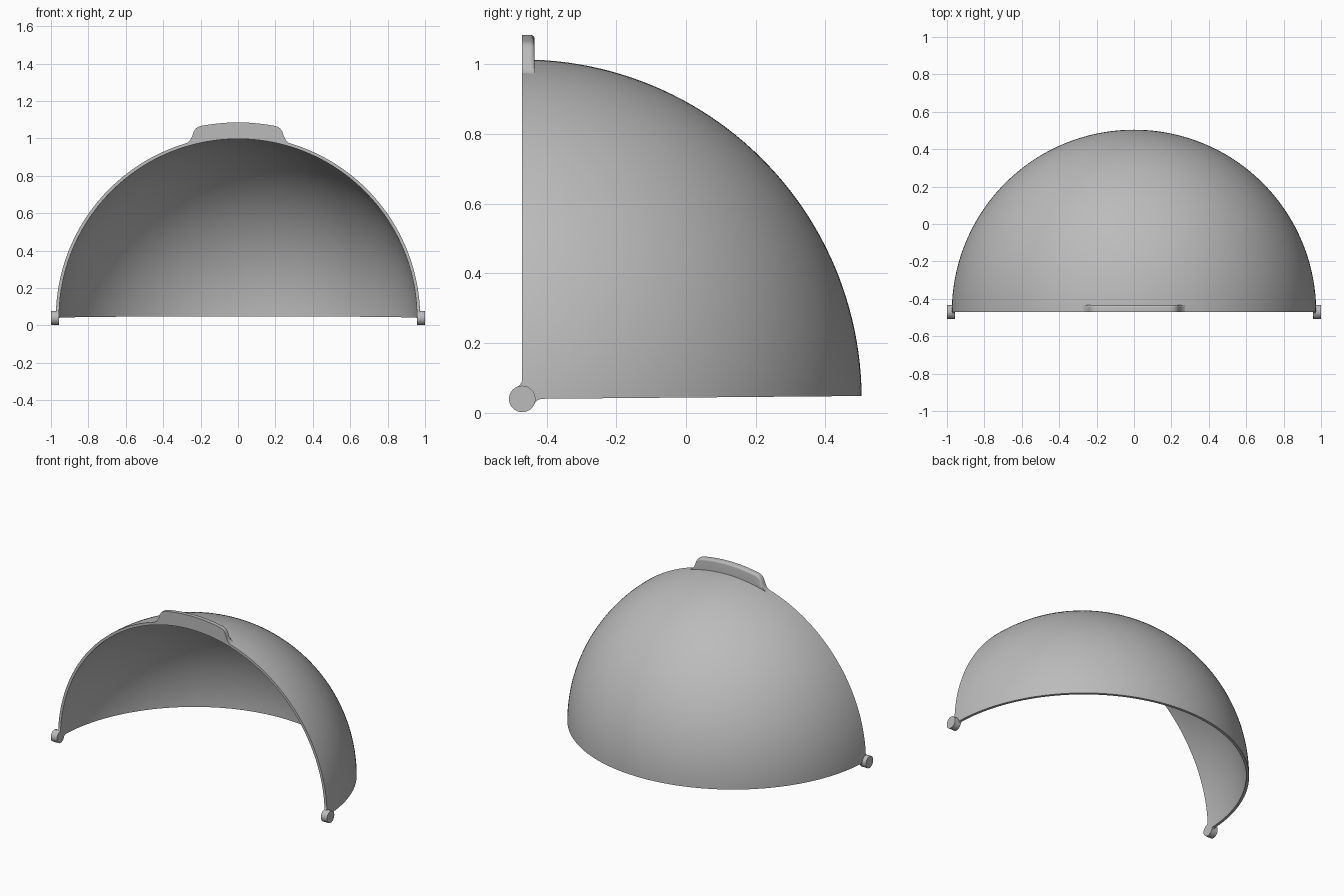
import bpy, bmesh
from math import sin, cos, pi, radians
from mathutils import Vector, Matrix

cube = bpy.data.objects.get("Cube")
if cube:
    bpy.data.objects.remove(cube, do_unlink=True)

PIVOT = Vector((0, -0.47, 0.04))
OUTER, INNER = 0.974, 0.957

grey = bpy.data.materials.new("plain grey")
grey.use_nodes = True
grey.diffuse_color = (0.5, 0.5, 0.5, 1)
grey.node_tree.nodes["Principled BSDF"].inputs["Base Color"].default_value = (0.5, 0.5, 0.5, 1)


def finish(name, bm):
    bmesh.ops.recalc_face_normals(bm, faces=bm.faces)
    mesh = bpy.data.meshes.new(name)
    bm.to_mesh(mesh)
    bm.free()
    mesh.materials.append(grey)
    obj = bpy.data.objects.new(name, mesh)
    obj.location = PIVOT
    bpy.context.collection.objects.link(obj)
    bpy.ops.object.select_all(action='DESELECT')
    bpy.context.view_layer.objects.active = obj
    obj.select_set(True)
    bpy.ops.object.shade_smooth_by_angle(angle=radians(35))
    return obj


def arc(radius, start, end, steps):
    return [(radius * cos(start + (end - start) * i / steps),
             radius * sin(start + (end - start) * i / steps)) for i in range(steps + 1)]


def prism(bm, points, direction):
    """Extrude a closed outline of 3D points."""
    face = bm.faces.new([bm.verts.new(p) for p in points])
    out = bmesh.ops.extrude_face_region(bm, geom=[face], use_keep_orig=True)
    moved = [g for g in out["geom"] if isinstance(g, bmesh.types.BMVert)]
    bmesh.ops.translate(bm, verts=moved, vec=direction)
    return moved


# Dome shell: a half ring swept a quarter turn about the hinge axis
bm = bmesh.new()
STEPS, SWEEP = 96, 48
rings = []
for j in range(SWEEP + 1):
    turn = Matrix.Rotation(-radians(89.5) * j / SWEEP, 3, 'X')
    rings.append([[bm.verts.new(turn @ Vector((x, 0, max(z, 0)))) for x, z in arc(r, 0, pi, STEPS)]
                  for r in (OUTER, INNER)])
for a, b in zip(rings, rings[1:]):
    for s in (0, 1):
        for i in range(STEPS):
            bm.faces.new((a[s][i], a[s][i + 1], b[s][i + 1], b[s][i]))
for outer, inner in (rings[0], rings[-1]):
    for i in range(STEPS):
        bm.faces.new((outer[i], outer[i + 1], inner[i + 1], inner[i]))
bmesh.ops.remove_doubles(bm, verts=bm.verts, dist=0.0003)
finish("dome_shell", bm)

# Finger tab on the front rim, with flared feet and a rounded back edge
side = [(0.295, 0.925), (0.272, 0.935), (0.255, 0.95), (0.245, 0.972),
        (0.237, 0.995), (0.226, 1.012), (0.212, 1.022)]
crown = [(x, z) for x, z in arc(1.045, radians(79.3), radians(100.7), 20)]
foot = [(x, z) for x, z in arc(0.967, radians(107.5), radians(72.5), 32)]
outline = side + crown + [(-x, z) for x, z in reversed(side)] + foot
bm = bmesh.new()
back = prism(bm, [(x, 0, z) for x, z in outline], (0, 0.036, 0))
rim = [e for e in bm.edges if all(v in back for v in e.verts)
       and all(v.co.length > 0.98 for v in e.verts)]
bmesh.ops.bevel(bm, geom=rim, offset=0.013, segments=5, profile=0.5, affect='EDGES')
finish("finger_tab", bm)

# Hinge pins and the small fillets that blend them into the shell
R, F = 0.038, 0.024
for name, s in (("left", 1), ("right", -1)):
    bm = bmesh.new()
    prism(bm, [(s * 0.956, y, z) for y, z in arc(R, 0, 2 * pi, 48)[:-1]], (s * 0.044, 0, 0))
    finish(name + "_hinge_pin", bm)

    d = ((R + F) ** 2 - F ** 2) ** 0.5
    end = pi - math_angle if (math_angle := 0) else pi
    curve = [(d + y, -F + z) for y, z in arc(F, pi / 2, end - 0.4, 8)]
    bm = bmesh.new()
    prism(bm, [(s * 0.957, y, z) for y, z in curve + [(0.02, 0)]], (s * 0.014, 0, 0))
    prism(bm, [(s * 0.957, z, y) for y, z in curve + [(0.02, 0)]], (s * 0.014, 0, 0))
    finish(name + "_hinge_fillet", bm)
